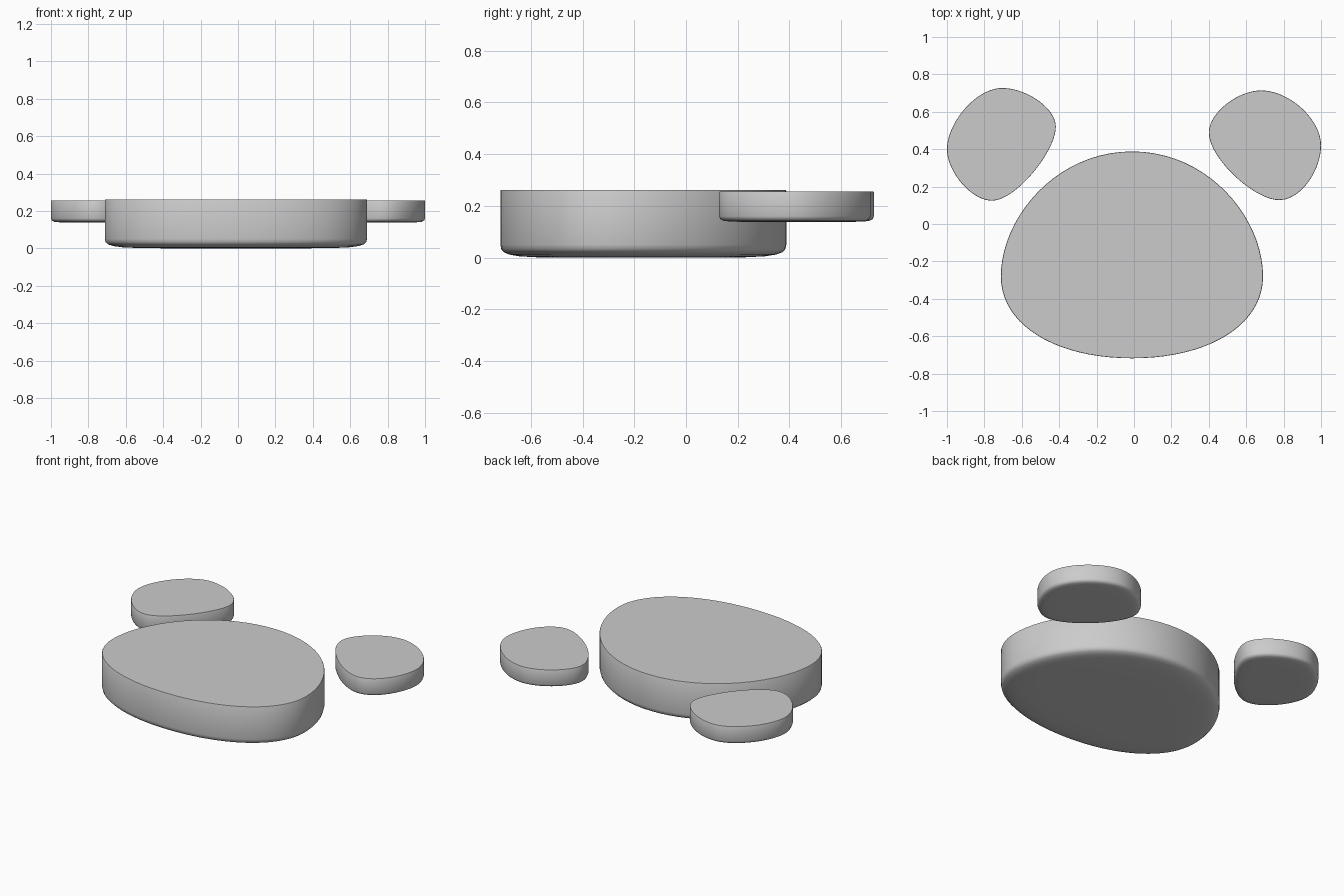
import bpy, bmesh, math
from mathutils import Vector
from mathutils.geometry import interpolate_bezier

if "Cube" in bpy.data.objects:
    bpy.data.objects.remove(bpy.data.objects["Cube"])


def outline(anchors, steps=20):
    """Closed outline; each anchor is (x, y, handle_in, handle_out) with handle vectors."""
    pts = []
    for i, (x, y, _, h_out) in enumerate(anchors):
        nx, ny, h_in, _ = anchors[(i + 1) % len(anchors)]
        a, b = Vector((x, y)), Vector((nx, ny))
        pts += interpolate_bezier(a, a + Vector(h_out), b + Vector(h_in), b, steps + 1)[:-1]
    return pts


def pad(name, anchors, centre, profile):
    """Loft the outline through (scale, z) rings, from the top down to a shallow domed base."""
    pts, c = outline(anchors), Vector(centre)
    bm = bmesh.new()
    rings = []
    for s, z in profile:
        rings.append([bm.verts.new((*(c + (Vector(p[:2]) - c) * s), z)) for p in pts])
    n = len(pts)
    for r0, r1 in zip(rings, rings[1:]):
        for i in range(n):
            j = (i + 1) % n
            bm.faces.new((r0[i], r0[j], r1[j], r1[i]))
    bm.faces.new(rings[0])
    bm.faces.new(rings[-1])
    bmesh.ops.recalc_face_normals(bm, faces=bm.faces)
    mesh = bpy.data.meshes.new(name)
    bm.to_mesh(mesh)
    bm.free()
    ob = bpy.data.objects.new(name, mesh)
    bpy.context.collection.objects.link(ob)
    bpy.ops.object.select_all(action='DESELECT')
    ob.select_set(True)
    bpy.context.view_layer.objects.active = ob
    bpy.ops.object.shade_smooth_by_angle(angle=math.radians(45))


# Large main pad
main = [
    (-0.01, 0.388, (-0.41, 0), (0.41, 0)),
    (0.69, -0.28, (0, 0.31), (0, -0.26)),
    (-0.01, -0.718, (0.41, 0), (-0.41, 0)),
    (-0.712, -0.28, (0, -0.26), (0, 0.31)),
]
pad("main_pad", main, (-0.01, -0.2),
    [(0.997, 0.262), (1, 0.258), (1, 0.05), (0.994, 0.033), (0.975, 0.021),
     (0.935, 0.012), (0.86, 0.005), (0.72, 0.001), (0.5, 0.0)])

# Two small pads with a rounded lower edge
small_profile = [(0.995, 0.256), (1, 0.253), (1, 0.16), (0.985, 0.149),
                 (0.94, 0.142), (0.84, 0.139), (0.6, 0.138)]
right = [
    (0.68, 0.714, (-0.13, 0), (0.15, 0)),
    (1.0, 0.42, (0, 0.14), (0, -0.13)),
    (0.775, 0.128, (0.12, 0), (-0.13, 0)),
    (0.40, 0.49, (0, -0.14), (0, 0.10)),
]
left = [
    (-0.705, 0.727, (-0.14, 0), (0.13, 0)),
    (-0.418, 0.52, (0, 0.10), (0, -0.13)),
    (-0.76, 0.125, (0.13, 0), (-0.11, 0)),
    (-1.0, 0.40, (0, -0.12), (0, 0.14)),
]
pad("right_small_pad", right, (0.71, 0.43), small_profile)
pad("left_small_pad", left, (-0.71, 0.43), small_profile)
